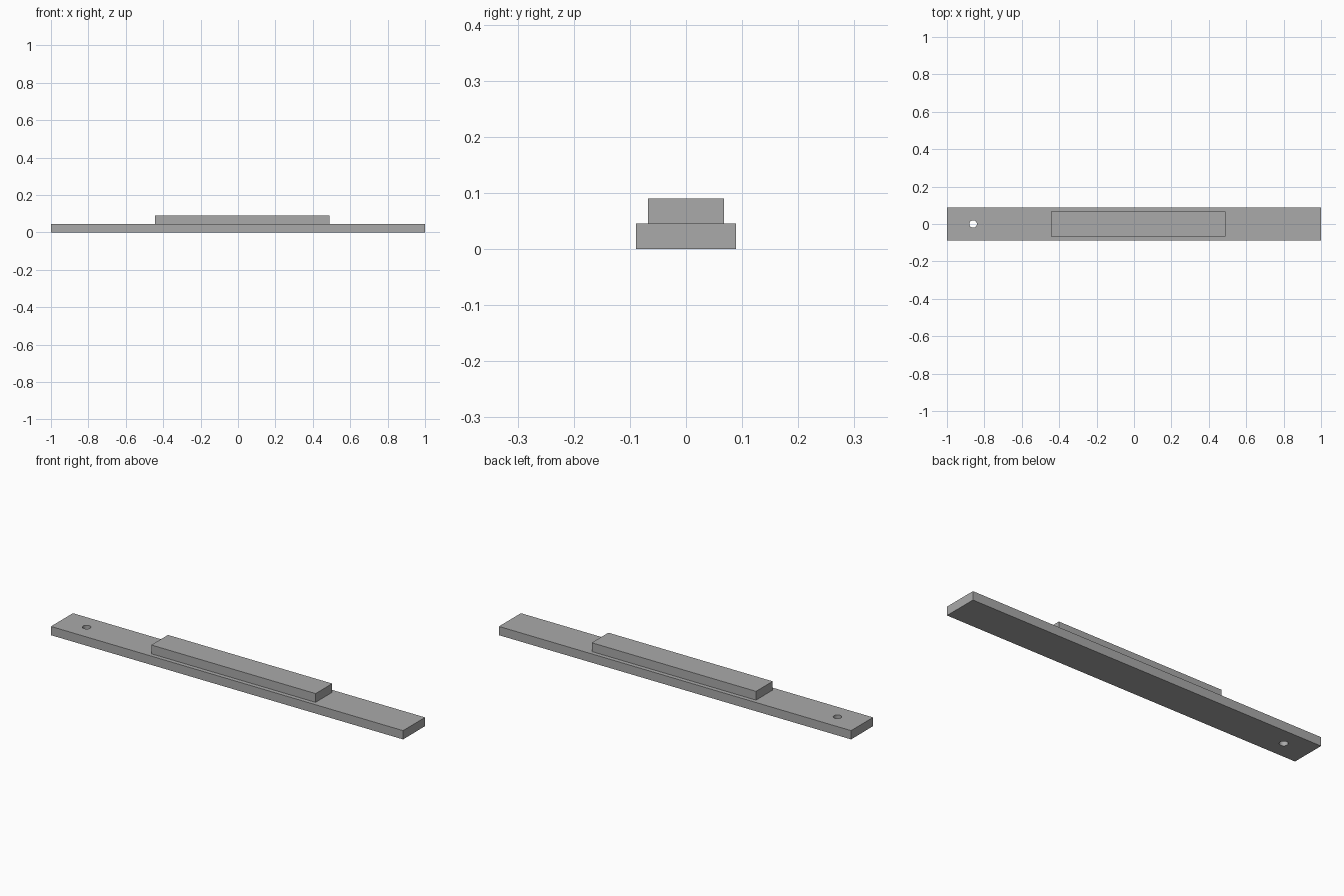
import bpy

# Remove the default object
cube = bpy.data.objects.get("Cube")
if cube:
    bpy.data.objects.remove(cube, do_unlink=True)

# Single grey material
GREY = (0.4, 0.4, 0.4, 1.0)
grey = bpy.data.materials.new("plain_grey")
grey.use_nodes = True
grey.diffuse_color = GREY
grey.node_tree.nodes["Principled BSDF"].inputs["Base Color"].default_value = GREY


def box(name, x0, x1, half_width, z0, z1):
    """Box from x0 to x1 and z0 to z1, centred on y = 0."""
    bpy.ops.mesh.primitive_cube_add(size=1, location=((x0 + x1) / 2, 0, (z0 + z1) / 2))
    obj = bpy.context.object
    obj.name = name
    obj.scale = (x1 - x0, 2 * half_width, z1 - z0)
    bpy.ops.object.transform_apply(location=False, rotation=False, scale=True)
    obj.data.materials.append(grey)
    return obj


# Long base strip and the raised block on top
THICK = 0.045
base = box("base_strip", -1, 1, 0.089, 0, THICK)
box("raised_block", -0.445, 0.488, 0.0675, THICK, 2 * THICK)

# Mounting hole through the right end of the strip
bpy.ops.mesh.primitive_cylinder_add(vertices=32, radius=0.02, depth=0.2,
                                    location=(-0.86, 0, THICK / 2))
cutter = bpy.context.object
cutter.name = "hole_cutter"
cutter.data.materials.append(grey)
cutter.hide_render = True
cutter.hide_set(True)

hole = base.modifiers.new("mounting_hole", "BOOLEAN")
hole.operation = "DIFFERENCE"
hole.solver = "EXACT"
hole.object = cutter

# Smooth wall inside the hole, sharp edges elsewhere
bpy.ops.object.select_all(action="DESELECT")
bpy.context.view_layer.objects.active = base
base.select_set(True)
bpy.ops.object.modifier_apply(modifier=hole.name)
bpy.data.objects.remove(cutter, do_unlink=True)
bpy.ops.object.shade_smooth_by_angle()
